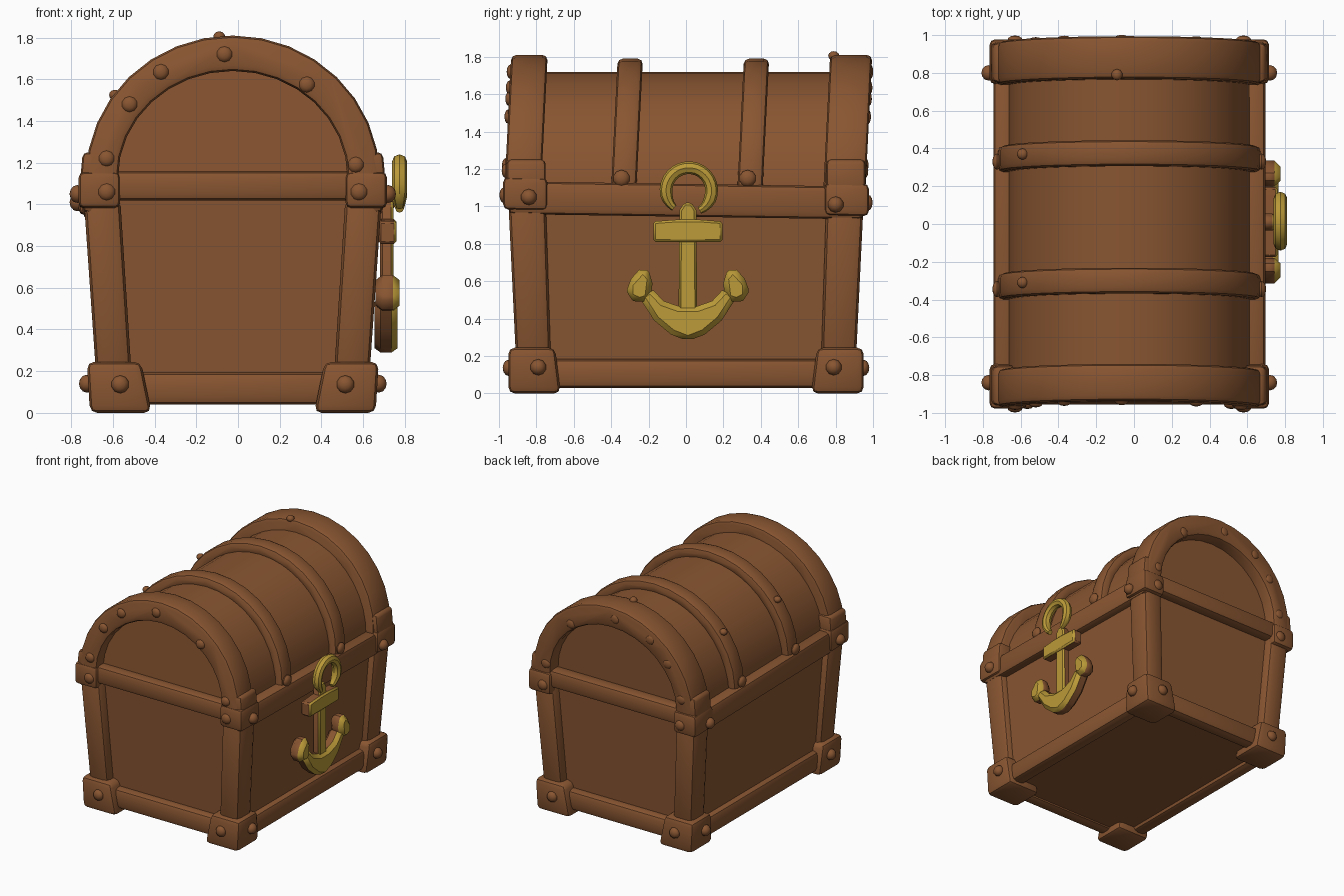
import bpy, bmesh, math

if "Cube" in bpy.data.objects:
    bpy.data.objects.remove(bpy.data.objects["Cube"])

CX = -0.025  # chest centre line; the anchor sticks out on the +x side


def material(name, rgb):
    m = bpy.data.materials.new(name)
    m.diffuse_color = (*rgb, 1)
    m.use_nodes = True
    m.node_tree.nodes["Principled BSDF"].inputs["Base Color"].default_value = m.diffuse_color
    return m


WOOD = material("brown wood", (0.25, 0.092, 0.031))
GOLD = material("gold", (0.50, 0.325, 0.04))


def finish(name, bm, bevel=0.0, segments=2, mats=(WOOD,), rule=None):
    bmesh.ops.recalc_face_normals(bm, faces=bm.faces)
    if bevel:
        edges = [e for e in bm.edges if e.calc_face_angle(0) > math.radians(35)]
        bmesh.ops.bevel(bm, geom=edges, offset=bevel, segments=segments,
                        profile=0.5, affect='EDGES', clamp_overlap=True)
    bm.normal_update()
    if rule:
        for f in bm.faces:
            f.material_index = rule(f)
    me = bpy.data.meshes.new(name)
    bm.to_mesh(me)
    bm.free()
    for m in mats:
        me.materials.append(m)
    ob = bpy.data.objects.new(name, me)
    bpy.context.collection.objects.link(ob)
    bpy.ops.object.select_all(action='DESELECT')
    ob.select_set(True)
    bpy.context.view_layer.objects.active = ob
    bpy.ops.object.shade_smooth_by_angle(angle=math.radians(42))
    return ob


def block(name, low, high, z0, z1, bevel=0.03, tilt=0.0):
    """Tapered box: low/high are (x0, x1, y0, y1) at z0 and z1, x from the centre line."""
    bm = bmesh.new()
    bmesh.ops.create_cube(bm, size=2)
    for v in bm.verts:
        r, z = (high, z1) if v.co.z > 0 else (low, z0)
        x = r[1] if v.co.x > 0 else r[0]
        y = r[3] if v.co.y > 0 else r[2]
        v.co = (x + CX, y, z - tilt * y)
    return finish(name, bm, bevel)


def lean(z):
    return 0.05 * (z - 1.1)  # the lid leans slightly backwards


def prism(name, pts, y0, y1, bevel=0.0):
    """Outline in x-z drawn from y0 to y1."""
    bm = bmesh.new()
    a = [bm.verts.new((x + CX, y0 + lean(z), z)) for x, z in pts]
    b = [bm.verts.new((x + CX, y1 + lean(z), z)) for x, z in pts]
    bm.faces.new(a)
    bm.faces.new(b)
    for i in range(len(pts)):
        j = (i + 1) % len(pts)
        bm.faces.new((a[i], a[j], b[j], b[i]))
    return finish(name, bm, bevel)


def arc(rx, rz, zc, n, z_foot):
    mid = [(rx * math.cos(math.pi * i / n), zc + rz * math.sin(math.pi * i / n))
           for i in range(n + 1)]
    return [(rx, z_foot)] + mid + [(-rx, z_foot)]


def bolt(name, x, y, z, axis, r=0.043, depth=0.038):
    bm = bmesh.new()
    bmesh.ops.create_uvsphere(bm, u_segments=10, v_segments=6, radius=1)
    s = [r, r, r]
    s[axis] = depth
    for v in bm.verts:
        c = v.co.copy() if axis == 2 else (v.co.zxy if axis == 0 else v.co.xzy)
        v.co = (x + c[0] * s[0], y + c[1] * s[1], z + c[2] * s[2])
    return finish(name, bm)


# Body panels and lid barrel
block("body", (-0.60, 0.60, -0.83, 0.83), (-0.665, 0.665, -0.875, 0.875), 0.06, 1.06, 0)
prism("lid_barrel", arc(0.64, 0.64, 1.08, 20, 1.03), -0.88, 0.86)

# Lid bands: two wide end arches and two narrow middle ones
for name, y0, y1, rx, rz, ix, iz in (
        ("front_lid_band", -0.97, -0.775, 0.705, 0.68, 0.55, 0.51),
        ("middle_lid_band_a", -0.40, -0.265, 0.695, 0.66, 0.60, 0.57),
        ("middle_lid_band_b", 0.275, 0.41, 0.695, 0.66, 0.60, 0.57),
        ("back_lid_band", 0.735, 0.96, 0.705, 0.68, 0.55, 0.51)):
    prism(name, arc(rx, rz, 1.13, 16, 1.06) + arc(ix, iz, 1.13, 16, 1.06)[::-1],
          y0, y1, 0.028)

# Side rails, mirrored left and right
for side, s in (("left", -1), ("right", 1)):
    a, b = sorted((s * 0.60, s * 0.72))
    block(side + "_rim_rail", (a, b, -0.95, 0.95), (a, b, -0.95, 0.95), 0.945, 1.12, 0.03, 0.015)
    a, b = sorted((s * 0.54, s * 0.655))
    block(side + "_base_rail", (a, b, -0.88, 0.88), (a, b, -0.88, 0.88), 0.03, 0.185, 0.035)

# End rails, mirrored front and back
for end, s in (("front", -1), ("back", 1)):
    a, b = sorted((s * 0.84, s * 0.955))
    r = (-0.70, 0.70, a, b)
    block(end + "_rim_rail", r, r, 1.01, 1.15, 0.03, 0.01)
    a, b = sorted((s * 0.79, s * 0.90))
    r = (-0.62, 0.62, a, b)
    block(end + "_base_rail", r, r, 0.04, 0.195, 0.035)


def corner(sx, sy, x0, x1, y0, y1):
    return (*sorted((sx * x0, sx * x1)), *sorted((sy * y0, sy * y1)))


# Corner posts, feet, rim corners, arch feet and their bolts
for sx, nx in ((-1, "left"), (1, "right")):
    for sy, ny in ((-1, "front"), (1, "back")):
        n = ny + "_" + nx
        block(n + "_post", corner(sx, sy, 0.48, 0.65, 0.72, 0.905),
              corner(sx, sy, 0.54, 0.715, 0.75, 0.95), 0.1, 1.03, 0.04)
        block(n + "_foot", corner(sx, sy, 0.39, 0.685, 0.67, 0.95),
              corner(sx, sy, 0.44, 0.70, 0.70, 0.95), 0.0, 0.245, 0.035)
        r = corner(sx, sy, 0.54, 0.74, 0.74, 0.978)
        block(n + "_rim_corner", r, r, 0.965, 1.14, 0.03, 0.018)
        block(n + "_arch_foot", corner(sx, sy, 0.57, 0.735, 0.75, 0.96),
              corner(sx, sy, 0.57, 0.72, 0.75, 0.96), 1.08, 1.25, 0.025)
        zr = 1.04 - 0.02 * sy
        bolt(n + "_rim_bolt_side", CX + sx * 0.745, sy * 0.82 - 0.02, zr - 0.01, 0)
        bolt(n + "_rim_bolt_end", CX + sx * 0.605, sy * 0.972, zr, 1, depth=0.026)
        bolt(n + "_foot_bolt_side", CX + sx * 0.70, sy * 0.79, 0.14, 0)
        bolt(n + "_foot_bolt_end", CX + sx * 0.54, sy * 0.95, 0.137, 1, depth=0.03)
    for y in (-0.345, 0.33):
        bolt(nx + "_band_bolt", CX + sx * 0.70, y, 1.15, 0, 0.045, 0.025)

# Bolts along the end arches
for x, z in ((-0.63, 1.22), (-0.52, 1.48), (-0.37, 1.635), (-0.065, 1.72),
             (0.33, 1.575), (0.565, 1.19)):
    bolt("front_arch_bolt", x, -0.97 + lean(z), z, 1, 0.038, 0.02)
    bolt("back_arch_bolt", x, 0.955 + lean(z), z, 1, 0.038, 0.015)

# Bolts on top of the bands
for x, y, z in ((-0.59, 0.37, 1.525), (-0.59, -0.31, 1.525), (-0.09, 0.79, 1.805)):
    bolt("band_top_bolt", x, y, z, 2, 0.03, 0.025)


# Anchor: bevelled plates, gold on the outward faces, brown on edges and back
def plate(name, pts, x0, x1, bevel):
    bm = bmesh.new()
    a = [bm.verts.new((x0, y + 0.01, z)) for y, z in pts]
    b = [bm.verts.new((x1, y + 0.01, z)) for y, z in pts]
    bm.faces.new(a)
    bm.faces.new(b)
    for i in range(len(pts)):
        j = (i + 1) % len(pts)
        bm.faces.new((a[i], a[j], b[j], b[i]))
    return finish(name, bm, bevel, 1, (WOOD, GOLD), lambda f: int(f.normal.x > 0.2))


def mirrored(half):
    return half + [(-y, z) for y, z in half[::-1] if abs(y) > 1e-6]


plate("anchor_shank", mirrored([(0.05, 0.42), (0.045, 0.98), (0.02, 1.02)]), 0.68, 0.745, 0.012)
plate("anchor_crossbar", mirrored([(0.185, 0.81), (0.185, 0.92), (0.05, 0.93)]), 0.675, 0.76, 0.012)
plate("anchor_arms", mirrored([(0, 0.28), (0.09, 0.315), (0.18, 0.39), (0.265, 0.52),
                               (0.20, 0.57), (0.13, 0.495), (0.045, 0.465)]), 0.655, 0.765, 0.028)
for s, n in ((-1, "left"), (1, "right")):
    pts = [(0.20, 0.50), (0.26, 0.48), (0.325, 0.51), (0.325, 0.59), (0.24, 0.685), (0.185, 0.62)]
    plate("anchor_fluke_" + n, [(s * y, z) for y, z in pts], 0.66, 0.775, 0.035)

# Anchor ring: open loop with tapered ends
bm = bmesh.new()
rings = []
N = 22
for i in range(N + 1):
    t = math.radians(-62 + 292 * i / N)
    k = min(1, 0.55 + 0.15 * min(i, N - i))
    ring = []
    for j in range(8):
        a = math.tau * j / 8
        r = 0.122 + 0.034 * k * math.cos(a)
        ring.append(bm.verts.new((0.775 + 0.036 * k * math.sin(a),
                                  0.015 + r * math.cos(t), 1.085 + r * math.sin(t))))
    rings.append(ring)
for p, q in zip(rings, rings[1:]):
    for j in range(8):
        bm.faces.new((p[j], p[(j + 1) % 8], q[(j + 1) % 8], q[j]))
bm.faces.new(rings[0])
bm.faces.new(rings[-1])
finish("anchor_ring", bm, mats=(GOLD,))
